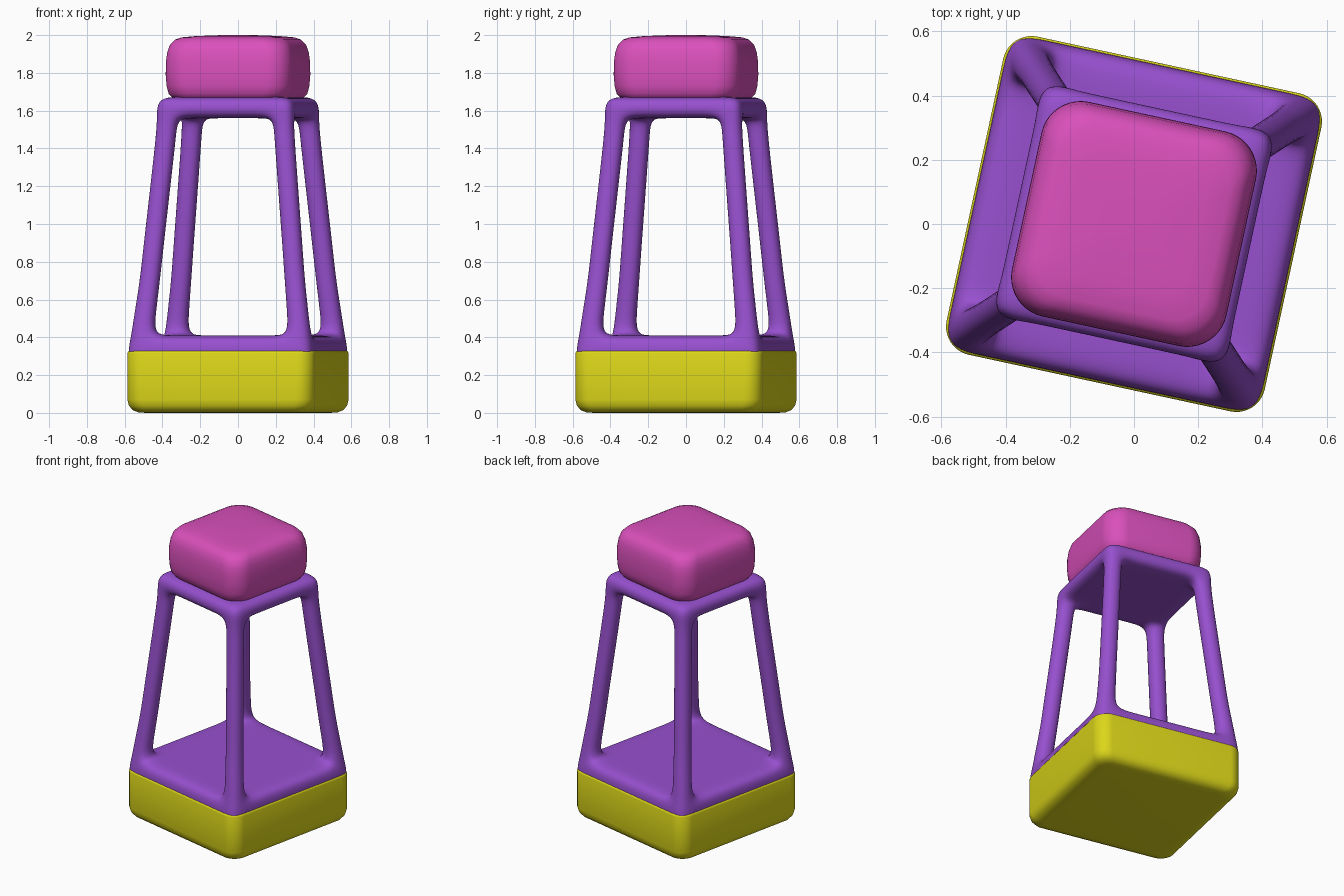
import bpy, bmesh
from math import radians, cos, sin, pi
from mathutils import Matrix

if "Cube" in bpy.data.objects:
    bpy.data.objects.remove(bpy.data.objects["Cube"])

TURN = Matrix.Rotation(radians(-12.2), 4, 'Z')


def finish(name, bm, color):
    bmesh.ops.recalc_face_normals(bm, faces=bm.faces)
    bm.transform(TURN)
    for f in bm.faces:
        f.smooth = True
    me = bpy.data.meshes.new(name)
    bm.to_mesh(me)
    bm.free()
    mat = bpy.data.materials.new(name + "_material")
    mat.diffuse_color = (*color, 1)
    mat.use_nodes = True
    mat.node_tree.nodes["Principled BSDF"].inputs["Base Color"].default_value = mat.diffuse_color
    me.materials.append(mat)
    ob = bpy.data.objects.new(name, me)
    bpy.context.collection.objects.link(ob)
    return ob


def rounded_block(name, rings, color, seg=10):
    """Loft rounded squares given as (half width, corner radius, z)."""
    bm = bmesh.new()
    loops = []
    for half, r, z in rings:
        loop = []
        for k in range(4):
            mid = pi / 4 + k * pi / 2
            cx = (half - r) * (1 if cos(mid) > 0 else -1)
            cy = (half - r) * (1 if sin(mid) > 0 else -1)
            for i in range(seg + 1):
                t = k * pi / 2 + i / seg * pi / 2
                loop.append(bm.verts.new((cx + r * cos(t), cy + r * sin(t), z)))
        loops.append(loop)
    n = len(loops[0])
    for lo, hi in zip(loops, loops[1:]):
        for i in range(n):
            j = (i + 1) % n
            bm.faces.new((lo[i], lo[j], hi[j], hi[i]))
    bm.faces.new(loops[0][::-1])
    bm.faces.new(loops[-1])
    return finish(name, bm, color)


# Base block
rounded_block("base", [
    (0.42, 0.06, 0.0), (0.455, 0.07, 0.003), (0.483, 0.085, 0.015),
    (0.50, 0.09, 0.038), (0.507, 0.09, 0.07), (0.507, 0.09, 0.315),
    (0.504, 0.09, 0.326), (0.49, 0.08, 0.33)], (0.72, 0.68, 0.01))

# Soft cap with a slight dome
rounded_block("cap", [
    (0.28, 0.10, 1.652), (0.31, 0.115, 1.668), (0.328, 0.12, 1.69),
    (0.338, 0.125, 1.73), (0.342, 0.125, 1.79), (0.341, 0.125, 1.86),
    (0.335, 0.125, 1.91), (0.322, 0.12, 1.95), (0.30, 0.12, 1.976),
    (0.27, 0.11, 1.988), (0.20, 0.09, 1.995), (0.08, 0.04, 2.0)],
    (0.70, 0.08, 0.50))

# Open frame: a cage of cells, full plates at both ends and four corner legs
# levels: z, outer half width, inner leg face
LEVELS = [(0.27, 0.500, 0.37), (0.335, 0.502, 0.37), (0.41, 0.490, 0.36),
          (0.53, 0.474, 0.352), (0.70, 0.450, 0.335), (0.90, 0.432, 0.317),
          (1.20, 0.403, 0.288), (1.48, 0.377, 0.262), (1.56, 0.374, 0.255),
          (1.672, 0.372, 0.255)]
PLATES = (0, 1, 8)
bm = bmesh.new()
cache = {}


def vert(i, j, k):
    if (i, j, k) not in cache:
        z, a, w = LEVELS[k]
        line = [-a, -w, -w + 0.1, w - 0.1, w, a]
        cache[i, j, k] = bm.verts.new((line[i], line[j], z))
    return cache[i, j, k]


cells = {(i, j, k) for k in range(len(LEVELS) - 1) for i in range(5) for j in range(5)
         if k in PLATES or (i in (0, 4) and j in (0, 4))}
for c in cells:
    for axis in range(3):
        for side in (0, 1):
            other = list(c)
            other[axis] += 2 * side - 1
            if tuple(other) in cells:
                continue
            u, v = [x for x in range(3) if x != axis]
            quad = []
            for du, dv in ((0, 0), (1, 0), (1, 1), (0, 1)):
                p = list(c)
                p[axis] += side
                p[u] += du
                p[v] += dv
                quad.append(vert(*p))
            bm.faces.new(quad)
frame = finish("frame", bm, (0.31, 0.08, 0.62))
sub = frame.modifiers.new("Smooth", 'SUBSURF')
sub.levels = sub.render_levels = 3
